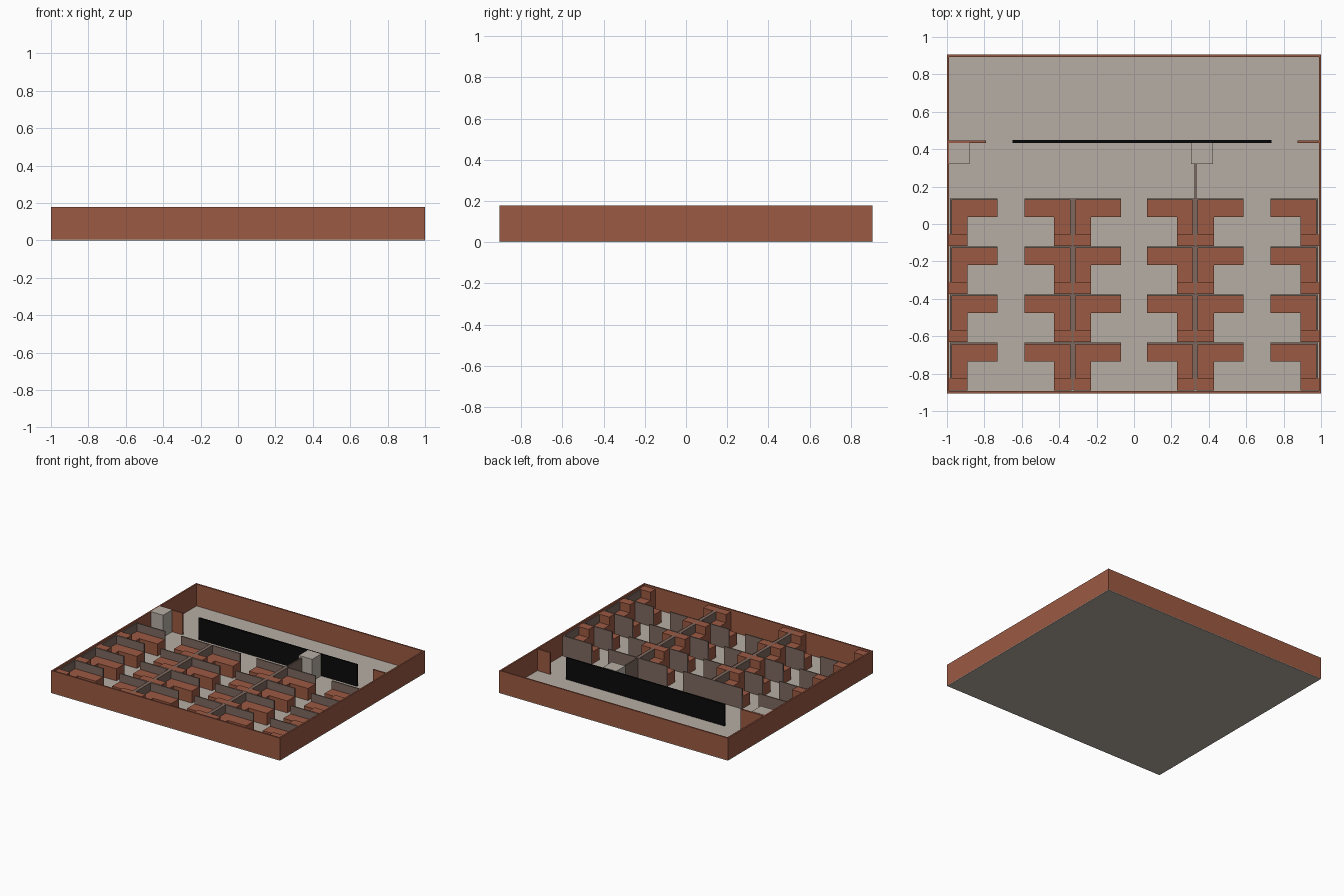
import bpy, bmesh

if "Cube" in bpy.data.objects:
    bpy.data.objects.remove(bpy.data.objects["Cube"])


def material(name, col):
    m = bpy.data.materials.new(name)
    m.diffuse_color = (*col, 1)
    m.use_nodes = True
    m.node_tree.nodes["Principled BSDF"].inputs["Base Color"].default_value = m.diffuse_color
    return m


brick = material("brick_brown", (0.33, 0.10, 0.055))
stone = material("warm_light_grey", (0.47, 0.42, 0.37))
fabric = material("taupe_fabric", (0.21, 0.14, 0.112))
black = material("black", (0.003, 0.003, 0.003))


def boxes(name, mat, items):
    """One object made of boxes (x0, x1, y0, y1, z0, z1)."""
    bm = bmesh.new()
    for x0, x1, y0, y1, z0, z1 in items:
        r = bmesh.ops.create_cube(bm, size=1)
        for v in r["verts"]:
            v.co = ((x0 + x1) / 2 + v.co.x * (x1 - x0),
                    (y0 + y1) / 2 + v.co.y * (y1 - y0),
                    (z0 + z1) / 2 + v.co.z * (z1 - z0))
    finish(name, mat, bm)


def finish(name, mat, bm):
    bmesh.ops.recalc_face_normals(bm, faces=bm.faces)
    me = bpy.data.meshes.new(name)
    bm.to_mesh(me)
    bm.free()
    me.materials.append(mat)
    ob = bpy.data.objects.new(name, me)
    bpy.context.collection.objects.link(ob)


def l_block(name, mat, pts, z0, z1):
    """Extruded plan outline."""
    bm = bmesh.new()
    f = bm.faces.new([bm.verts.new((x, y, z0)) for x, y in pts])
    r = bmesh.ops.extrude_face_region(bm, geom=[f])
    for v in r["geom"]:
        if isinstance(v, bmesh.types.BMVert):
            v.co.z = z1
    finish(name, mat, bm)


W, D, H, T = 1.0, 0.905, 0.178, 0.012
F = 0.005           # floor level
PANEL, DESK = 0.165, 0.10

# Shell
boxes("floor", stone, [(-W, W, -D, D, 0, F)])
boxes("outer_walls", brick, [
    (-W, W, D - T, D, F, H), (-W, W, -D, -D + T, F, H),
    (-W, -W + T, -D + T, D - T, F, H), (W - T, W, -D + T, D - T, F, H)])

# Partition between the back room and the work area
boxes("partition_stubs", brick, [(-W + T, -0.79, 0.434, 0.446, F, 0.176),
                                 (0.875, W - T, 0.434, 0.446, F, 0.176)])
boxes("dark_partition", black, [(-0.65, 0.735, 0.434, 0.448, F, 0.176)])
boxes("columns", stone, [(-W + T, -0.88, 0.322, 0.434, F, H),
                         (0.305, 0.423, 0.322, 0.434, F, H)])

# Spine panels between the cubicle banks
boxes("spine_panels", fabric, [(-0.333, -0.323, -0.885, 0.135, F, PANEL),
                               (0.323, 0.333, -0.885, 0.322, F, PANEL)])

# Cubicles: outer edge, direction towards the aisle
banks = [(-0.983, 1), (-0.333, -1), (-0.323, 1),
         (0.323, -1), (0.333, 1), (0.983, -1)]
panels, cabinets = [], []
for row in range(4):
    y = 0.137 - 0.257 * row
    for col, (x, s) in enumerate(banks):
        def span(a, b):
            return tuple(sorted((x + s * a, x + s * b)))
        # back and side screens
        panels.append((*span(0, 0.253), y - 0.009, y, F, PANEL))
        panels.append((*span(0, 0.009), y - 0.192, y - 0.009, F, PANEL))
        # storage cabinet at the end of the return
        outer = -0.012 if col in (0, 5) else 0
        cabinets.append((*span(outer, 0.094), y - 0.255, y - 0.192, F, PANEL))
        # L-shaped desk
        l_block(f"desk_{row}_{col}", brick, [
            (x + s * 0.009, y - 0.009), (x + s * 0.253, y - 0.009),
            (x + s * 0.253, y - 0.10), (x + s * 0.094, y - 0.10),
            (x + s * 0.094, y - 0.192), (x + s * 0.009, y - 0.192)], F, DESK)
boxes("cubicle_screens", fabric, panels)
boxes("storage_cabinets", brick, cabinets)
